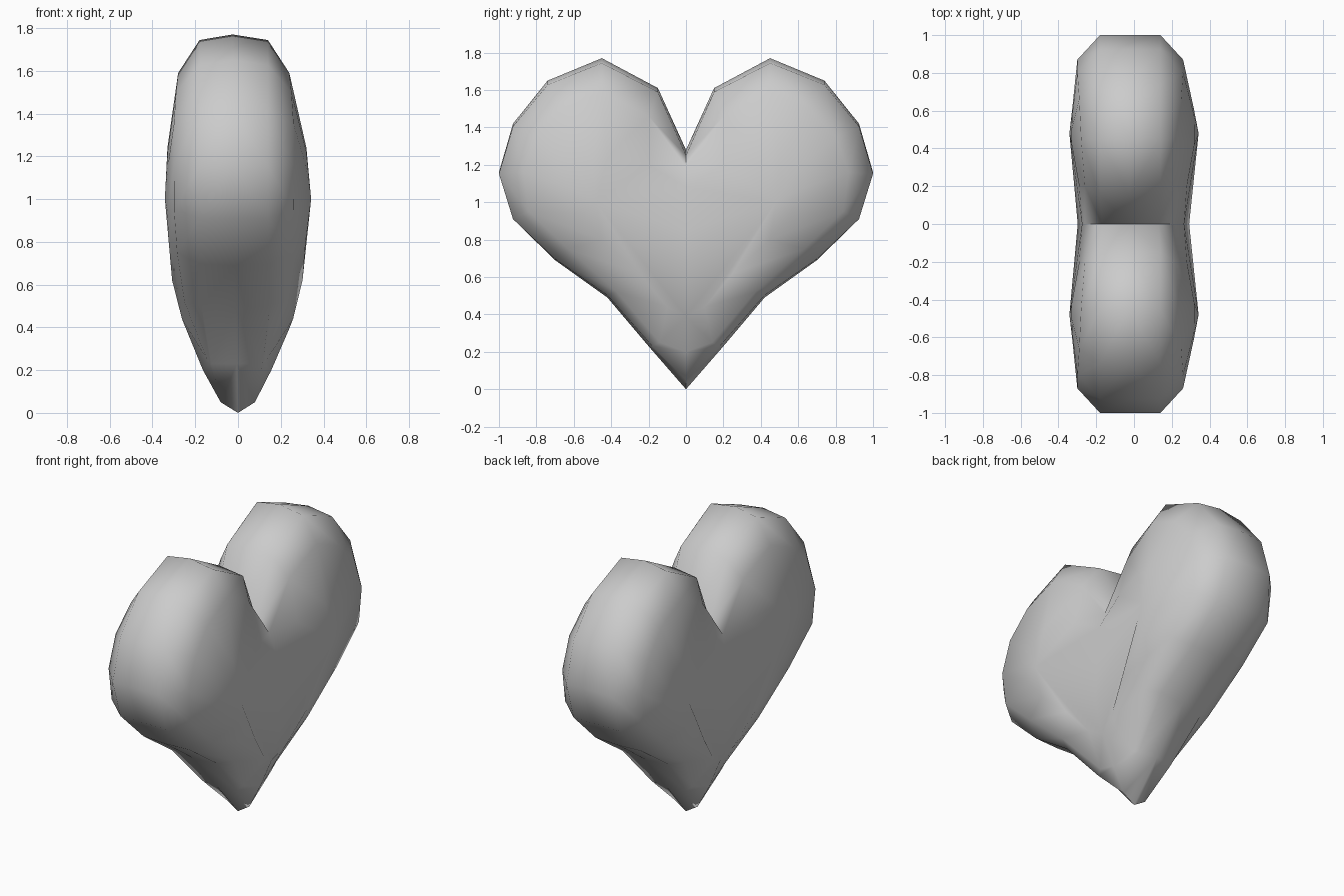
import bpy
import bmesh

cube = bpy.data.objects.get("Cube")
if cube:
    bpy.data.objects.remove(cube, do_unlink=True)

# Half outline of the heart (y, z), from the notch round the lobe to the tip
outline = [(0, 1.28), (.15, 1.61), (.45, 1.77), (.74, 1.65), (.925, 1.42), (1, 1.16),
           (.925, .91), (.7, .69), (.42, .49), (.2, .23), (0, 0)]

# Shoulder ring (half thickness, y, z): where the rim turns into the broad face
shoulder = [(.24, 0, 1.19), (.24, .2, 1.46), (.26, .45, 1.59), (.27, .66, 1.5),
            (.28, .8, 1.35), (.28, .87, 1.16), (.28, .84, .95), (.27, .63, .75),
            (.24, .37, .52), (.14, .14, .25), (.16, 0, .2)]

# Face ring (half thickness, y, z): border of the gently domed lobe
face_ring = [(.27, 0, 1.08), (.285, .2, 1.2), (.325, .42, 1.24), (.325, .5, 1.22),
             (.322, .58, 1.16), (.322, .61, 1.07), (.325, .56, .94), (.32, .45, .8),
             (.305, .25, .62), (.26, .1, .44), (.24, 0, .39)]

# Points down the middle of the face, and the crown of the lobe
middle = [(.295, 0, .58), (.28, 0, .85)]
crown = (.342, .48, 1)


def rim_ring():
    """Ring just inside the outline, pinched in at the tip."""
    ring = [(.16, y, .9 + (z - .9) * .97) for y, z in outline]
    ring[0] = (.15, 0, 1.25)
    ring[-2] = (.12, .18, .23)
    ring[-1] = (.08, 0, .05)
    return ring


def add_quarter(bm, side, end):
    """One lobe (end = +1 or -1 in y) on one broad face (side = +1 or -1 in x)."""
    def ring_verts(points, shift):
        return [bm.verts.new((side * h + shift * min(1, z), end * y, z)) for h, y, z in points]

    rings = [ring_verts([(0, y, z) for y, z in outline], -.025),
             ring_verts(rim_ring(), -.02),
             ring_verts(shoulder, -.02),
             ring_verts(face_ring, -.005)]
    # Skin between neighbouring rings
    for outer, inner in zip(rings, rings[1:]):
        for i in range(len(outer) - 1):
            bm.faces.new((outer[i], outer[i + 1], inner[i + 1], inner[i]))
    # Domed cap fanned around the crown
    border = rings[-1] + ring_verts(middle, -.005)
    peak = bm.verts.new((side * crown[0], end * crown[1], crown[2]))
    for a, b in zip(border, border[1:] + border[:1]):
        bm.faces.new((a, b, peak))


# Heart body
bm = bmesh.new()
for side in (1, -1):
    for end in (1, -1):
        add_quarter(bm, side, end)
bmesh.ops.remove_doubles(bm, verts=bm.verts, dist=.0005)
bmesh.ops.recalc_face_normals(bm, faces=bm.faces)
mesh = bpy.data.meshes.new("heart")
bm.to_mesh(mesh)
bm.free()
heart = bpy.data.objects.new("heart", mesh)
bpy.context.collection.objects.link(heart)

# Plain grey material
grey = bpy.data.materials.new("plain grey")
grey.use_nodes = True
colour = (.6, .6, .6, 1)
grey.diffuse_color = colour
grey.node_tree.nodes["Principled BSDF"].inputs["Base Color"].default_value = colour
mesh.materials.append(grey)

# Smooth shading, keeping the notch crease sharp
bpy.ops.object.select_all(action="DESELECT")
heart.select_set(True)
bpy.context.view_layer.objects.active = heart
bpy.ops.object.shade_smooth_by_angle(angle=1.2)
